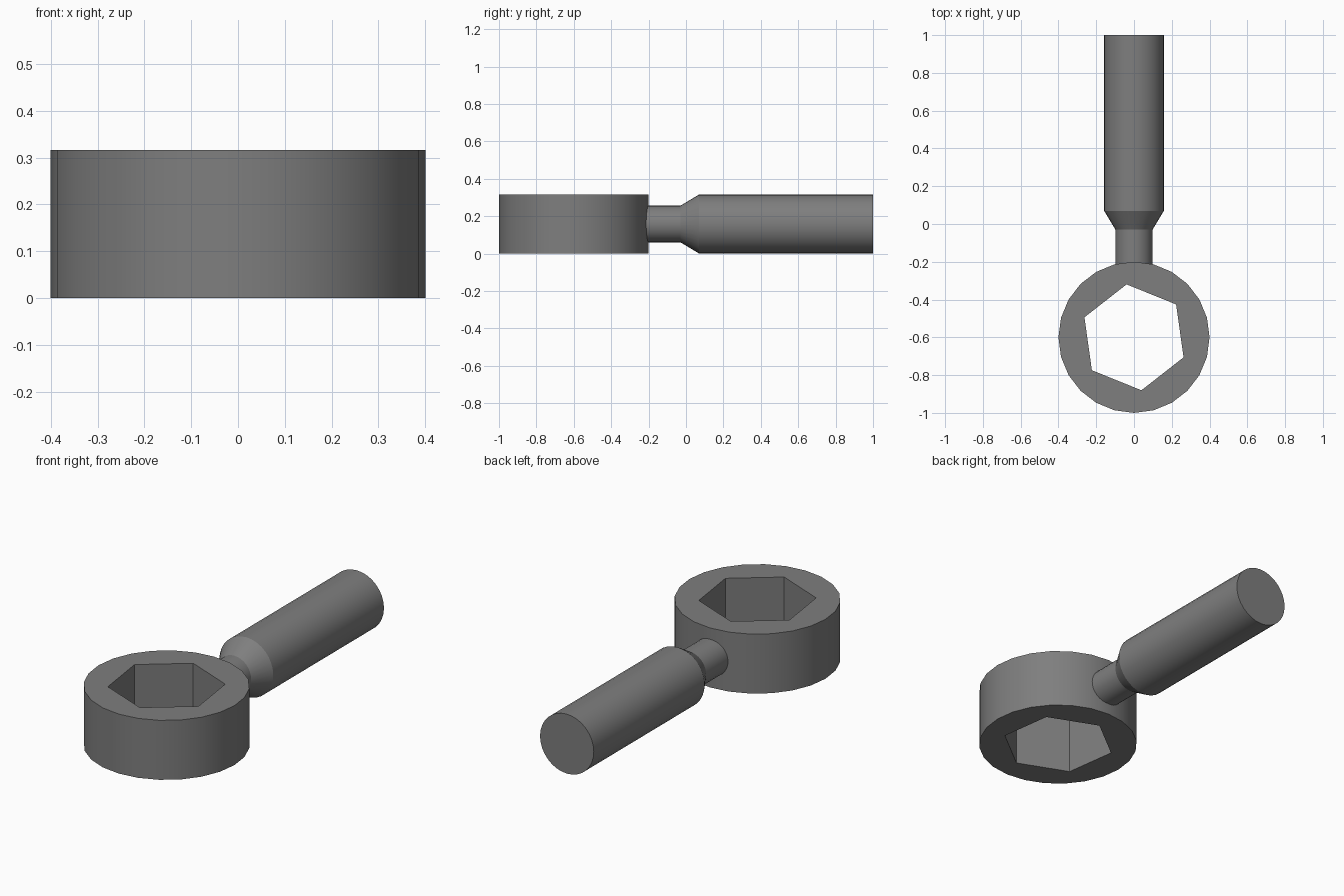
import bpy, bmesh, math
from mathutils import Vector

if "Cube" in bpy.data.objects:
    bpy.data.objects.remove(bpy.data.objects["Cube"])

steel = bpy.data.materials.new("dark_grey_steel")
steel.diffuse_color = (0.21, 0.21, 0.21, 1)
steel.use_nodes = True
steel.node_tree.nodes["Principled BSDF"].inputs["Base Color"].default_value = steel.diffuse_color

HEIGHT = 0.316
R = HEIGHT / 2


def finish(bm, name):
    """Turn a bmesh into a shaded object."""
    bmesh.ops.recalc_face_normals(bm, faces=bm.faces)
    mesh = bpy.data.meshes.new(name)
    bm.to_mesh(mesh)
    bm.free()
    mesh.materials.append(steel)
    obj = bpy.data.objects.new(name, mesh)
    bpy.context.collection.objects.link(obj)
    bpy.ops.object.select_all(action='DESELECT')
    obj.select_set(True)
    bpy.context.view_layer.objects.active = obj
    bpy.ops.object.shade_smooth_by_angle(angle=math.radians(25))
    return obj


def polygon_edges(bm, sides, radius, phase, cy):
    """Closed regular polygon outline on z = 0."""
    vs = [bm.verts.new((radius * math.cos(phase + math.tau * i / sides),
                        cy + radius * math.sin(phase + math.tau * i / sides), 0))
          for i in range(sides)]
    return [bm.edges.new((vs[i], vs[(i + 1) % sides])) for i in range(sides)]


# Ring head: round outside, twisted hexagonal socket right through
bm = bmesh.new()
edges = polygon_edges(bm, 24, 0.4, 0, -0.6)
edges += polygon_edges(bm, 6, 0.283, math.radians(38), -0.6)
bmesh.ops.triangle_fill(bm, edges=edges, use_beauty=True, normal=Vector((0, 0, 1)))
top = bmesh.ops.extrude_face_region(bm, geom=bm.faces[:], use_keep_orig=True)["geom"]
bmesh.ops.translate(bm, verts=[g for g in top if isinstance(g, bmesh.types.BMVert)],
                    vec=(0, 0, HEIGHT))
finish(bm, "socket_ring")

# Turned handle: neck, taper and grip lathed along y
SIDES = 32
profile = [(-0.225, 0.098), (-0.03, 0.098), (0.07, R), (1.0, R)]
bm = bmesh.new()
rings = [[bm.verts.new((r * math.cos(math.tau * i / SIDES), y,
                        R + r * math.sin(math.tau * i / SIDES)))
          for i in range(SIDES)] for y, r in profile]
for a, b in zip(rings, rings[1:]):
    for i in range(SIDES):
        j = (i + 1) % SIDES
        bm.faces.new((a[i], a[j], b[j], b[i]))
bm.faces.new(rings[0])
bm.faces.new(rings[-1])
finish(bm, "handle")
